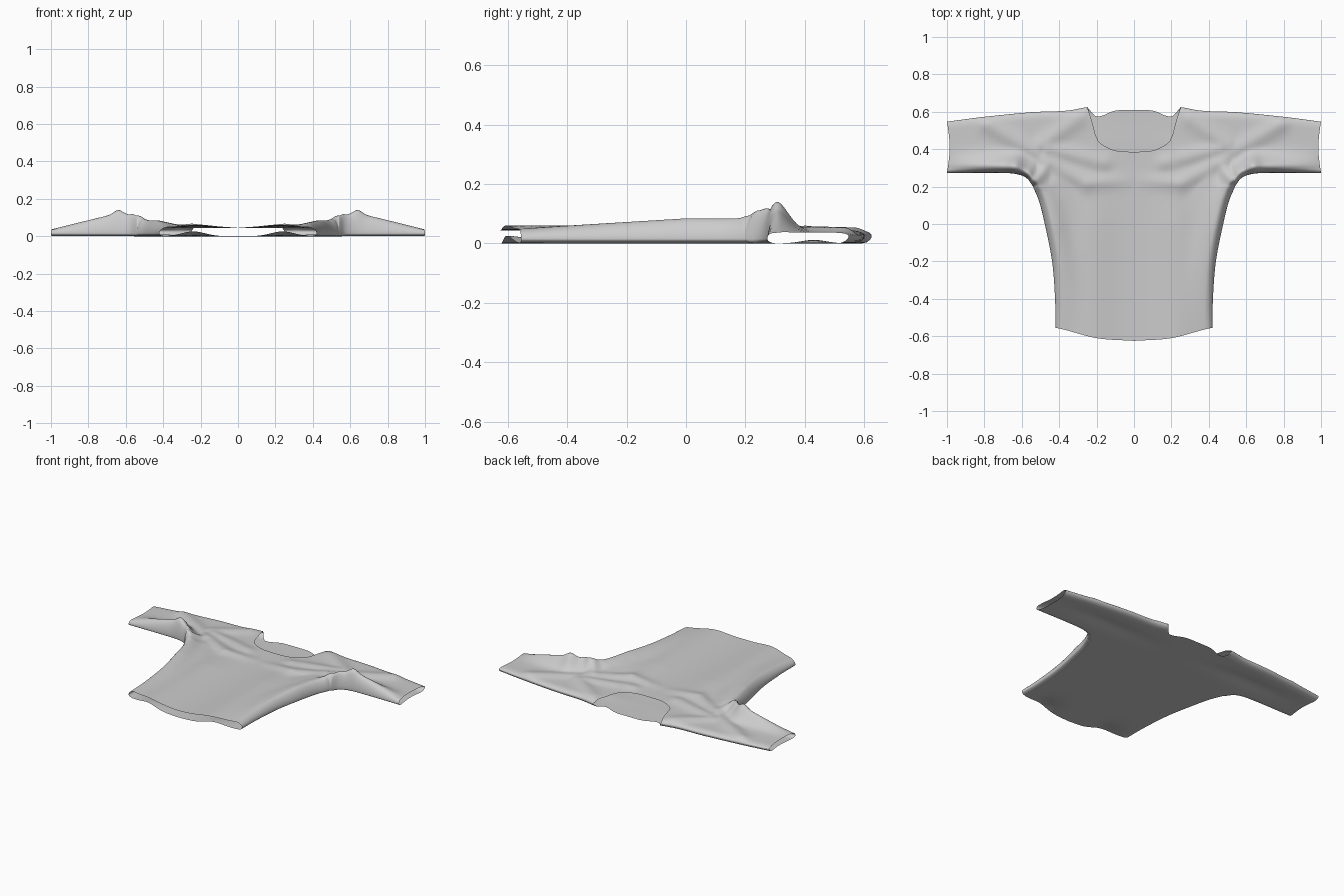
import bpy, bmesh
from math import sin, cos, pi, exp, hypot, sqrt

if "Cube" in bpy.data.objects:
    bpy.data.objects.remove(bpy.data.objects["Cube"])


def curve(pts):
    """Smooth function through a few (t, value) points."""
    n = len(pts)
    sl = []
    for i in range(n):
        a, b = pts[max(i - 1, 0)], pts[min(i + 1, n - 1)]
        sl.append((b[1] - a[1]) / (b[0] - a[0]))

    def f(t):
        t = min(max(t, pts[0][0]), pts[-1][0])
        i = 0
        while i < n - 2 and t > pts[i + 1][0]:
            i += 1
        (a, p), (b, q) = pts[i], pts[i + 1]
        h = b - a
        u = (t - a) / h
        return (p * (1 + 2 * u) * (1 - u) ** 2 + q * u * u * (3 - 2 * u)
                + h * u * (1 - u) * (sl[i] * (1 - u) - sl[i + 1] * u))
    return f


# Garment outline (right half)
AX, AY, NX, NY = 0.54, 0.20, 0.25, 0.625          # armpit and neck points
side = curve([(-0.56, 0.42), (-0.4, 0.422), (-0.2, 0.438), (0, 0.477), (0.12, 0.507), (AY, AX)])
hem = curve([(0, -0.625), (0.2, -0.61), (0.42, -0.555), (AX, -0.555)])
under = curve([(AX, AY), (0.57, 0.242), (0.62, 0.265), (0.7, 0.273), (1, 0.273)])
over = curve([(NX, NY), (0.36, 0.606), (AX, 0.598), (0.8, 0.573), (1, 0.547)])
neck_front = curve([(0, 0.385), (0.1, 0.393), (0.17, 0.425), (0.2, 0.46), (0.222, 0.54), (NX, NY)])
neck_back = curve([(0, 0.61), (0.1, 0.606), (0.2, 0.575), (NX, NY)])

# Folds: x0, y0, x1, y1, width, height at each end
FOLDS = [
    (0.58, 0.27, 0.64, 0.30, 0.06, 0.07, 0.085), (0.64, 0.30, 1.0, 0.31, 0.06, 0.085, 0.0),
    (0.52, 0.38, 0.78, 0.53, 0.045, 0.012, 0.014), (0.50, 0.42, 0.30, 0.56, 0.045, 0.014, 0.01),
    (0.48, 0.34, 0.25, 0.22, 0.045, 0.018, 0.014), (0.25, 0.22, 0.05, 0.23, 0.04, 0.014, 0.004),
    (0.46, 0.40, 0.16, 0.33, 0.04, 0.016, 0.01), (0.42, 0.32, 0.30, 0.0, 0.05, 0.012, 0.0),
    (0.46, 0.32, 0.53, 0.24, 0.04, 0.018, 0.04),
]


def fold_height(x, y):
    z = 0
    for x0, y0, x1, y1, w, h0, h1 in FOLDS:
        dx, dy = x1 - x0, y1 - y0
        t = min(max(((x - x0) * dx + (y - y0) * dy) / (dx * dx + dy * dy), 0), 1)
        d = hypot(x - x0 - t * dx, y - y0 - t * dy)
        z += ((h0 + (h1 - h0) * t) * exp(-(d / w) ** 2)) ** 4
    return z ** 0.25


def round_off(d, r):
    u = 1 - min(max(d, 0) / r, 1)
    return sqrt(max(0, 1 - u * u))


def height(x, y, front):
    x = abs(x)
    # distance to the nearest seam
    if x >= AX - 1e-6:
        low = y - under(x)
    elif y <= AY:
        low = side(y) - x
    else:
        low = hypot(x - AX, y - AY)
    top = over(x) - y if x >= NX - 1e-6 else hypot(x - NX, y - NY)
    seam = 0.015 + 0.01 * min(1, max(0, (y - 0.3) / 0.2))
    # shallow creases and lifted hem of the back panel
    lift = 0.026 * exp(-((x - 0.24) / 0.09) ** 2 - ((y + 0.61) / 0.12) ** 2)
    lift += 0.012 * exp(-((x - 0.55) / 0.3) ** 2 - ((y - 0.43) / 0.06) ** 2)
    if not front:
        return seam + (lift - seam) * round_off(low, 0.035) * round_off(top, 0.045)
    h = 0.044 - 0.008 * max(0, x - 0.6) / 0.4 + fold_height(x, y)
    h += 0.016 * exp(-((x - 0.22) / 0.11) ** 2) * min(1, max(0, (0.4 - y) / 0.4))
    if y < 0.3:
        ramp = min(1, max(0, (y + 0.6) / 0.6)) * min(1, (0.3 - y) / 0.1)
        h += 0.04 * ramp * exp(-((min(low, 0.5) - 0.045) / 0.08) ** 2)
    return seam + (h - seam) * round_off(low, 0.045) * round_off(top, 0.045)


COLS, LOW, UP, ARM = 104, 44, 34, 44
ease = [0.5 - 0.5 * cos(pi * k / UP) for k in range(UP + 1)]
bm = bmesh.new()


def sheet(rows, front):
    vs = [[bm.verts.new((x, y, height(x, y, front))) for x, y in r] for r in rows]
    for a, b in zip(vs, vs[1:]):
        for i in range(len(a) - 1):
            q = (a[i], a[i + 1], b[i + 1], b[i])
            bm.faces.new(q if front else q[::-1])


for front in (True, False):
    # body panel
    ss = [sin(pi / 2 * (2 * i / COLS - 1)) for i in range(COLS + 1)]
    ss = sorted([s for s in ss if abs(abs(s) - NX / AX) > 0.006] + [NX / AX, -NX / AX])
    rows = []
    for j in range(LOW):
        row = []
        for s in ss:
            y0 = hem(abs(s) * 0.42)
            y = y0 + (AY - y0) * j / LOW
            row.append((s * side(y), y))
        rows.append(row)
    for f in ease:
        row = []
        for s in ss:
            x = abs(s) * AX
            t = over(x) if x >= NX - 1e-6 else (neck_front if front else neck_back)(x)
            row.append((s * AX, AY + (t - AY) * f))
        rows.append(row)
    sheet(rows, front)
    # sleeve panels
    for sg in (1, -1):
        rows = []
        for f in ease:
            end = 1 - 0.014 * sin(pi * f)
            row = []
            for i in range(ARM + 1):
                x = AX + (end - AX) * (i / ARM) ** 1.3
                row.append((sg * x, under(x) + (over(x) - under(x)) * f))
            rows.append(row if sg > 0 else row[::-1])
        sheet(rows, front)

# sew the seams
bmesh.ops.remove_doubles(bm, verts=bm.verts, dist=0.0004)
me = bpy.data.meshes.new("shirt")
bm.to_mesh(me)
bm.free()
me.shade_smooth()
shirt = bpy.data.objects.new("shirt", me)
bpy.context.collection.objects.link(shirt)
